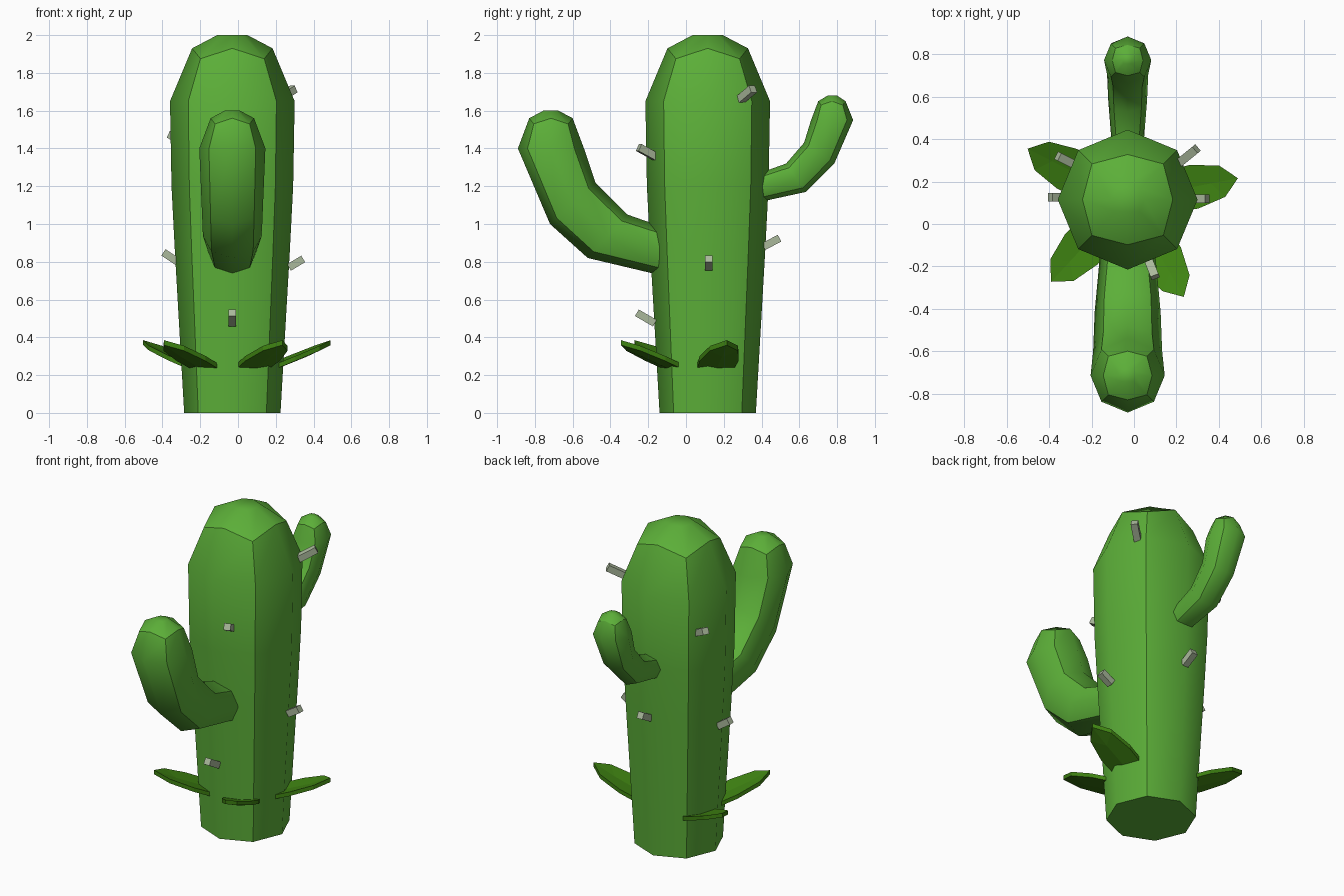
import bpy, bmesh, math
from mathutils import Vector

if "Cube" in bpy.data.objects:
    bpy.data.objects.remove(bpy.data.objects["Cube"])

CX, CY = -0.03, 0.115   # trunk axis


def material(name, rgb):
    m = bpy.data.materials.new(name)
    m.diffuse_color = (*rgb, 1)
    m.use_nodes = True
    m.node_tree.nodes["Principled BSDF"].inputs["Base Color"].default_value = m.diffuse_color
    return m


GREEN = material("cactus_green", (0.107, 0.43, 0.04))
LEAF = material("leaf_green", (0.05, 0.23, 0.006))
THORN = material("thorn_grey", (0.40, 0.48, 0.33))


def finish(name, bm, mat):
    bmesh.ops.recalc_face_normals(bm, faces=bm.faces[:])
    me = bpy.data.meshes.new(name)
    bm.to_mesh(me)
    bm.free()
    me.materials.append(mat)
    ob = bpy.data.objects.new(name, me)
    bpy.context.collection.objects.link(ob)
    return ob


def loft(name, sections, cap_drop):
    """Octagonal tube; each section is (y, z) of its front and back points.
    The diagonal corners of the second to last ring sag to round the cap."""
    bm = bmesh.new()
    rings = []
    for i, (y0, z0, y1, z1) in enumerate(sections):
        a, b = Vector((CX, y0, z0)), Vector((CX, y1, z1))
        mid, half = (a + b) / 2, (a - b) / 2
        side = Vector((half.length, 0, 0))
        cap = i == len(sections) - 2
        ring = []
        for k in range(8):
            t = k * math.pi / 4
            grow, drop = (1.12, cap_drop) if cap and k % 2 else (1, 0)
            p = mid + (half * math.cos(t) + side * math.sin(t)) * grow
            ring.append(bm.verts.new(p - Vector((0, 0, drop))))
        rings.append(ring)
    for r, s in zip(rings, rings[1:]):
        for k in range(8):
            n = (k + 1) % 8
            bm.faces.new((r[k], r[n], s[n], s[k]))
    ends = [bm.faces.new(rings[0]), bm.faces.new(rings[-1])]
    for f in bm.faces:
        f.smooth = True
    # crisp ribs on the diagonals, crisp base and cap rim
    for r, s in zip(rings[:-2], rings[1:-1]):
        for k in range(1, 8, 2):
            bm.edges.get((r[k], s[k])).smooth = False
    for r in (rings[0], rings[-2]):
        for k in range(8):
            bm.edges.get((r[k], r[(k + 1) % 8])).smooth = False
    return finish(name, bm, GREEN)


# trunk
loft("trunk", [(CY - r, z, CY + r, z) for r, z in
               ((0.255, 0), (0.304, 0.85), (0.322, 1.2), (0.33, 1.65),
                (0.213, 1.93), (0.08, 2.0))], 0.055)

# bent arms
loft("front_arm", [(-0.14, 0.73, -0.14, 0.99), (-0.52, 0.82, -0.31, 1.05),
                   (-0.72, 1.0, -0.48, 1.22), (-0.89, 1.4, -0.54, 1.4),
                   (-0.83, 1.56, -0.6, 1.56), (-0.755, 1.6, -0.675, 1.6)], 0.03)
loft("back_arm", [(0.405, 1.12, 0.405, 1.275), (0.635, 1.17, 0.53, 1.32),
                  (0.785, 1.32, 0.625, 1.43), (0.885, 1.55, 0.662, 1.55),
                  (0.845, 1.65, 0.70, 1.65), (0.80, 1.68, 0.75, 1.68)], 0.02)

# thorns: small blocks from base point to tip point
thorns = [((0.27, 0.12, 0.77), (0.345, 0.12, 0.815)),
          ((-0.32, 0.127, 0.80), (-0.395, 0.127, 0.85)),
          ((-0.03, -0.165, 0.475), (-0.03, -0.26, 0.53)),
          ((0.06, -0.15, 1.35), (0.10, -0.25, 1.405)),
          ((0.215, 0.29, 1.66), (0.295, 0.355, 1.715)),
          ((-0.26, 0.27, 1.42), (-0.36, 0.32, 1.475)),
          ((-0.03, 0.41, 0.88), (-0.03, 0.495, 0.925))]
for i, (a, b) in enumerate(thorns):
    a, b = Vector(a), Vector(b)
    d = b - a
    bm = bmesh.new()
    bmesh.ops.create_cube(bm, size=1)
    bmesh.ops.scale(bm, vec=(0.04, 0.04, d.length), verts=bm.verts)
    ob = finish(f"thorn_{i + 1}", bm, THORN)
    ob.location = (a + b) / 2
    ob.rotation_euler = d.to_track_quat('Z', 'Y').to_euler()

# cupped leaves around the base
outline = [(0.22, -0.1), (0.32, -0.105), (0.455, -0.075), (0.53, 0),
           (0.455, 0.075), (0.32, 0.105), (0.22, 0.1)]
for i, ang in enumerate((11, 153, 227, -60)):
    bm = bmesh.new()
    layers = []
    for dz in (0, 0.026):
        vs = [bm.verts.new((u, v, 0.235 + (u - 0.22) * 0.4 + dz)) for u, v in outline]
        rib = [bm.verts.new((u, 0, 0.225 + (u - 0.22) * 0.4 + dz)) for u in (0.22, 0.4)]
        for q in ((vs[0], vs[1], vs[2], rib[1], rib[0]), (vs[2], vs[3], rib[1]),
                  (vs[3], vs[4], rib[1]), (vs[4], vs[5], vs[6], rib[0], rib[1])):
            bm.faces.new(q)
        layers.append(vs + [rib[0]])
    lo, hi = layers
    for k in range(8):
        n = (k + 1) % 8
        bm.faces.new((lo[k], lo[n], hi[n], hi[k]))
    ob = finish(f"leaf_{i + 1}", bm, LEAF)
    ob.location = (CX, CY, 0)
    ob.rotation_euler.z = math.radians(ang)
